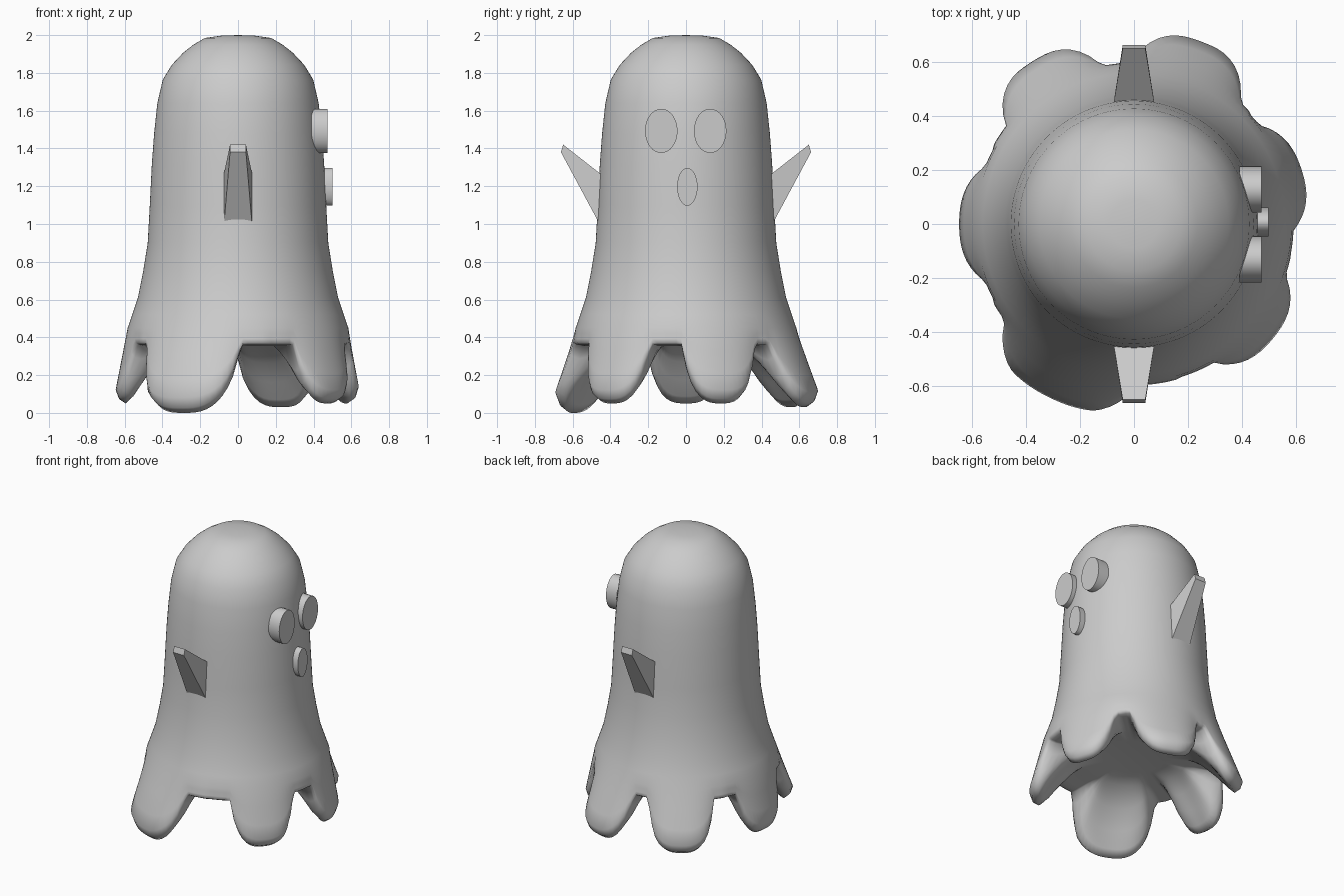
import bpy, bmesh, math
from mathutils import Vector

if "Cube" in bpy.data.objects:
    bpy.data.objects.remove(bpy.data.objects["Cube"])

N = 144  # columns around the body

# hem lobes: centre angle, half width (degrees), outer radius, lowest z
LOBES = [(18, 20, 0.655, 0.05), (70, 21, 0.72, 0.03), (122, 20.5, 0.71, 0.03),
         (180, 21, 0.65, 0.05), (244, 27, 0.715, 0.0), (320.5, 20.5, 0.67, 0.05)]
# dome and robe profile: radius, z
PROFILE = [(0.09, 1.997), (0.175, 1.985), (0.235, 1.95), (0.29, 1.907), (0.35, 1.843),
           (0.398, 1.765), (0.427, 1.64), (0.444, 1.48), (0.456, 1.32), (0.467, 1.1),
           (0.478, 0.9), (0.502, 0.75), (0.53, 0.61), (0.56, 0.52), (0.584, 0.45)]
Z0, R0, GAP = 0.45, 0.584, 0.355


def hem(deg):
    """Lobe radius, hem height and lobe weight at an angle."""
    best = min(LOBES, key=lambda l: abs((deg - l[0] + 180) % 360 - 180) / l[1])
    u = abs((deg - best[0] + 180) % 360 - 180) / best[1]
    w = (1 - min(u, 1) ** 3) ** 0.74
    return best[2], GAP - (GAP - best[3]) * w, w


def column(deg):
    """Section from the dome, down the outside, round the hem, up the inside."""
    R, zb, w = hem(deg)

    def outer(z):
        return R0 + (R - R0) * min(1, (Z0 - z) / 0.34) * (0.45 + 0.55 * w)
    pts = list(PROFILE)
    for t in (0.3, 0.6, 0.82, 0.94):
        z = Z0 + (zb - Z0) * t
        pts.append((outer(z) - (0.02 if t > 0.9 else 0), z))
    pts.append((outer(zb) - 0.055, zb))
    # inner faces of the lobes lean inward towards the ceiling
    for t, thick in ((0.88, 0.095), (0.6, 0.14), (0.3, 0.195)):
        z = 0.365 + (zb - 0.365) * t
        pts.append((outer(z) - thick, z))
    pts += [(0.34, 0.36), (0.2, 0.375)]
    return pts


def add_object(name, bm):
    bmesh.ops.recalc_face_normals(bm, faces=bm.faces)
    me = bpy.data.meshes.new(name)
    bm.to_mesh(me)
    bm.free()
    ob = bpy.data.objects.new(name, me)
    bpy.context.collection.objects.link(ob)
    return ob


# robe body with lobed hem
bm = bmesh.new()
cols = []
for i in range(N):
    a = 2 * math.pi * i / N
    cols.append([bm.verts.new((r * math.cos(a), r * math.sin(a), z))
                 for r, z in column(math.degrees(a))])
top = bm.verts.new((0, 0, 2.0))
ceiling = bm.verts.new((0, 0, 0.38))
for i in range(N):
    c, d = cols[i], cols[(i + 1) % N]
    bm.faces.new((top, c[0], d[0]))
    bm.faces.new((ceiling, d[-1], c[-1]))
    for j in range(len(c) - 1):
        bm.faces.new((c[j], c[j + 1], d[j + 1], d[j]))
for f in bm.faces:
    f.smooth = True
add_object("robe_body", bm)


# eyes and mouth: oval discs facing +x
def oval(name, y, z, ry, rz, x0, x1):
    bpy.ops.mesh.primitive_cylinder_add(vertices=32, radius=1, depth=1,
                                        location=((x0 + x1) / 2, y, z),
                                        rotation=(0, math.pi / 2, 0))
    ob = bpy.context.object
    ob.name = name
    ob.scale = (rz, ry, x1 - x0)
    bpy.ops.object.transform_apply(location=False, rotation=True, scale=True)
    bpy.ops.object.shade_smooth_by_angle()


oval("eye_left", 0.128, 1.493, 0.086, 0.117, 0.39, 0.473)
oval("eye_right", -0.131, 1.493, 0.086, 0.117, 0.39, 0.473)
oval("mouth", 0.007, 1.197, 0.054, 0.1, 0.43, 0.499)

# raised tapered arms on both sides
for name, s in (("arm_front", -1), ("arm_back", 1)):
    bm = bmesh.new()
    rings = []
    for hw, y_top, z_top, y_bot, z_bot in ((0.08, 0.42, 1.24, 0.42, 0.93),
                                           (0.042, 0.65, 1.42, 0.662, 1.38)):
        rings.append([bm.verts.new(Vector((x, s * y, z))) for x, y, z in
                      ((-hw, y_top, z_top), (hw, y_top, z_top),
                       (hw, y_bot, z_bot), (-hw, y_bot, z_bot))])
    a, b = rings
    bm.faces.new(a)
    bm.faces.new(b)
    for k in range(4):
        bm.faces.new((a[k], a[(k + 1) % 4], b[(k + 1) % 4], b[k]))
    add_object(name, bm)
